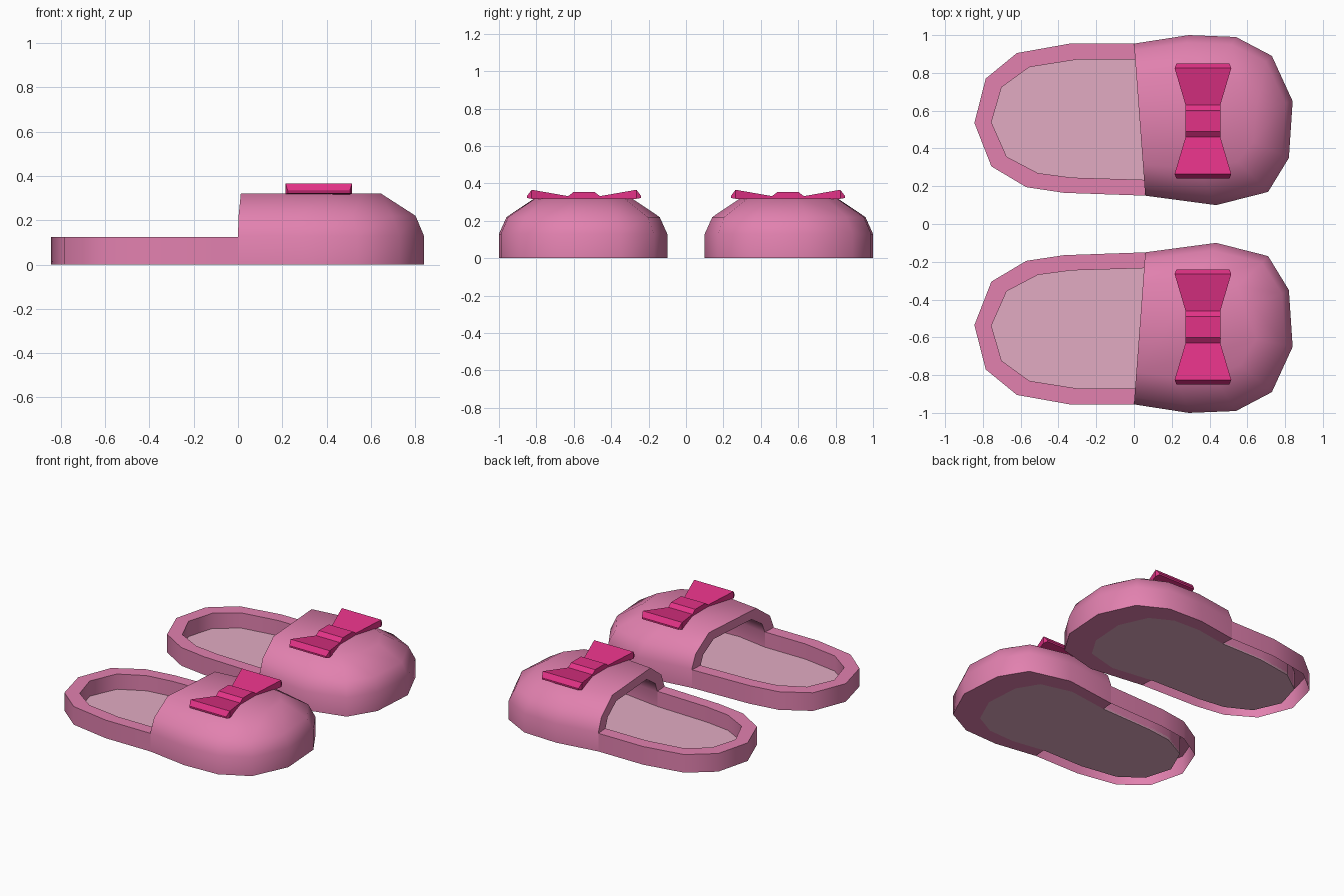
import bpy
import bmesh
import math

cube = bpy.data.objects.get("Cube")
if cube:
    bpy.data.objects.remove(cube, do_unlink=True)

MID_Y = 0.55  # long axis of one slipper

# Half outlines, both running clockwise seen from above
TOE = [(0, .955), (.29, 1.0), (.54, .99), (.73, .89), (.84, .65),
       (.82, .35), (.71, .17), (.435, .10), (.06, .15)]
HEEL = [(.06, .15), (-.37, .165), (-.57, .195), (-.755, .305), (-.845, .535),
        (-.785, .77), (-.62, .905), (-.34, .955), (0, .955)]


def material(name, colour):
    mat = bpy.data.materials.new(name)
    mat.use_nodes = True
    mat.diffuse_color = (*colour, 1)
    mat.node_tree.nodes["Principled BSDF"].inputs["Base Color"].default_value = (*colour, 1)
    return mat


pink = material("soft pink", (.76, .22, .43))
dusty = material("dusty pink", (.76, .41, .54))
magenta = material("magenta", (.76, .032, .24))


def ring(bm, outline, kx, ky, z):
    """Outline scaled towards the middle; both ends stay on the slanted cut."""
    verts = []
    for i, (x, y) in enumerate(outline):
        y = MID_Y + (y - MID_Y) * ky
        at_end = i in (0, len(outline) - 1)
        x = .06 * (.955 - y) / .805 if at_end else x * kx
        verts.append(bm.verts.new((x, y, z)))
    return verts


def strip(bm, a, b):
    for i in range(len(a) - 1):
        bm.faces.new((a[i], b[i], b[i + 1], a[i + 1]))


def loft(bm, rings):
    for a, b in zip(rings, rings[1:]):
        strip(bm, a, b)


def finish(bm, name, mat, angle):
    """Make the object and mirror it to the second slipper."""
    mesh = bpy.data.meshes.new(name)
    bm.to_mesh(mesh)
    bm.free()
    mesh.materials.append(mat)
    obj = bpy.data.objects.new(name, mesh)
    bpy.context.collection.objects.link(obj)
    bpy.ops.object.select_all(action='DESELECT')
    obj.select_set(True)
    bpy.context.view_layer.objects.active = obj
    bpy.ops.object.shade_smooth_by_angle(angle=math.radians(angle))
    mirror = obj.modifiers.new("pair", 'MIRROR')
    mirror.use_axis = (False, True, False)
    mirror.use_mirror_merge = False
    return obj


# Heel rim: outer wall, flat top, inner wall, open below
bm = bmesh.new()
loft(bm, [ring(bm, HEEL, kx, ky, z) for kx, ky, z in
          [(1, 1, 0), (1, 1, .125), (.893, .79, .125), (.893, .79, .01)]])
finish(bm, "heel_rim", pink, 50)

# Domed toe upper: outer shell, lining, cut edge and bottom border
bm = bmesh.new()
outer = [ring(bm, TOE, kx, ky, z) for kx, ky, z in
         [(1, 1, 0), (1, 1, .13), (.955, .91, .22), (.77, .58, .32)]]
inner = [ring(bm, TOE, kx, ky, z) for kx, ky, z in
         [(.78, .79, 0), (.78, .79, .12), (.74, .72, .19), (.6, .46, .26)]]
loft(bm, outer)
bm.faces.new(reversed(outer[-1]))
loft(bm, inner[::-1])
bm.faces.new(inner[-1])
arches = [[r[0] for r in shell] + [r[-1] for r in shell[::-1]] for shell in (outer, inner)]
strip(bm, *arches)
strip(bm, inner[0], outer[0])
finish(bm, "toe_upper", pink, 50)

# Insole slab
bm = bmesh.new()
layers = []
for z in (0, .02):
    loop = ring(bm, TOE, .78, .79, z)
    heel = ring(bm, HEEL, .893, .79, z)
    for v in (heel[0], heel[-1]):
        bm.verts.remove(v)
    layers.append(loop + heel[1:-1])
low, high = layers
bm.faces.new(low)
bm.faces.new(reversed(high))
strip(bm, low + low[:1], high + high[:1])
finish(bm, "insole", dusty, 30)

# Bow: cross-sections along y as offset, half width, top, bottom
half = [(.305, .14, .333, .322), (.28, .15, .366, .318),
        (.085, .092, .332, .312), (.055, .092, .355, .31)]
stations = [(-o, w, t, b) for o, w, t, b in half] + half[::-1]
bm = bmesh.new()
sections = []
for o, w, top, bottom in stations:
    corners = [(-w, bottom), (w, bottom), (w, top), (-w, top)]
    sections.append([bm.verts.new((.365 + x, .545 + o, z)) for x, z in corners])
for a, b in zip(sections, sections[1:]):
    strip(bm, a + a[:1], b + b[:1])
bm.faces.new(sections[0])
bm.faces.new(reversed(sections[-1]))
bmesh.ops.recalc_face_normals(bm, faces=bm.faces)
finish(bm, "bow", magenta, 30)
